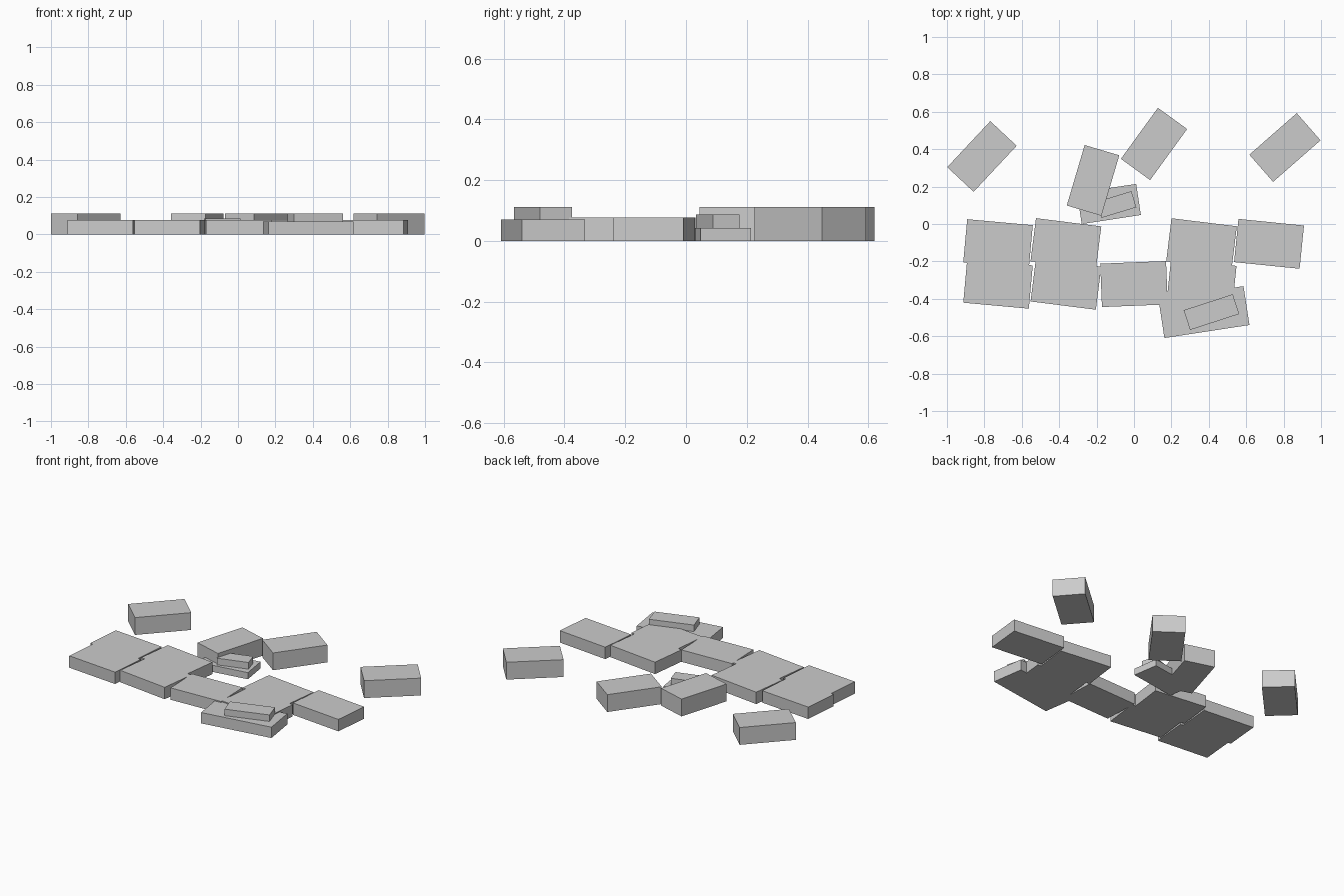
import bpy
import math

cube = bpy.data.objects.get("Cube")
if cube:
    bpy.data.objects.remove(cube, do_unlink=True)

# Single stone colour
stone = bpy.data.materials.new("stone_grey")
stone.use_nodes = True
colour = (0.6, 0.6, 0.6, 1)
stone.diffuse_color = colour
bsdf = next(n for n in stone.node_tree.nodes if n.type == "BSDF_PRINCIPLED")
bsdf.inputs["Base Color"].default_value = colour


def block(name, x, y, angle, size, base=0.0):
    """Box resting on the height base, turned by angle degrees."""
    bpy.ops.mesh.primitive_cube_add(size=1, location=(x, y, base + size[2] / 2))
    obj = bpy.context.object
    obj.name = name
    obj.scale = size
    obj.rotation_euler.z = math.radians(angle)
    bpy.ops.object.transform_apply(location=False, rotation=False, scale=True)
    obj.data.materials.append(stone)


# Paving slabs laid in two uneven rows
SLAB = (0.352, 0.232, 0.077)
BACK, FRONT = -0.106, -0.321
for i, (x, y, angle) in enumerate([
    (-0.727, BACK, -5.2), (-0.364, BACK, -7.2), (0.361, BACK, -7.0), (0.722, BACK, -5.8),
    (-0.727, FRONT, -5.2), (-0.364, FRONT, -7.2), (0.0, FRONT, 2.3), (0.361, FRONT, -6.0),
]):
    block(f"paving_slab_{i + 1}", x, y, angle, SLAB)

# Loose bricks scattered behind the paving
BRICK = (0.337, 0.193, 0.112)
for i, (x, y, angle) in enumerate([
    (-0.813, 0.361, 46.9), (0.107, 0.428, 54), (0.807, 0.409, 41.2), (-0.219, 0.233, 73.5),
]):
    block(f"loose_brick_{i + 1}", x, y, angle, BRICK)

# Stepped stones: a wide base with a narrow block on top
block("front_step_base", 0.374, -0.471, 8.7, (0.46, 0.21, 0.07))
block("front_step_top", 0.414, -0.471, 18, (0.276, 0.111, 0.042), 0.07)
block("rear_step_base", -0.134, 0.107, 8.7, (0.32, 0.168, 0.043))
block("rear_step_top", -0.094, 0.104, 17, (0.195, 0.09, 0.043), 0.043)
